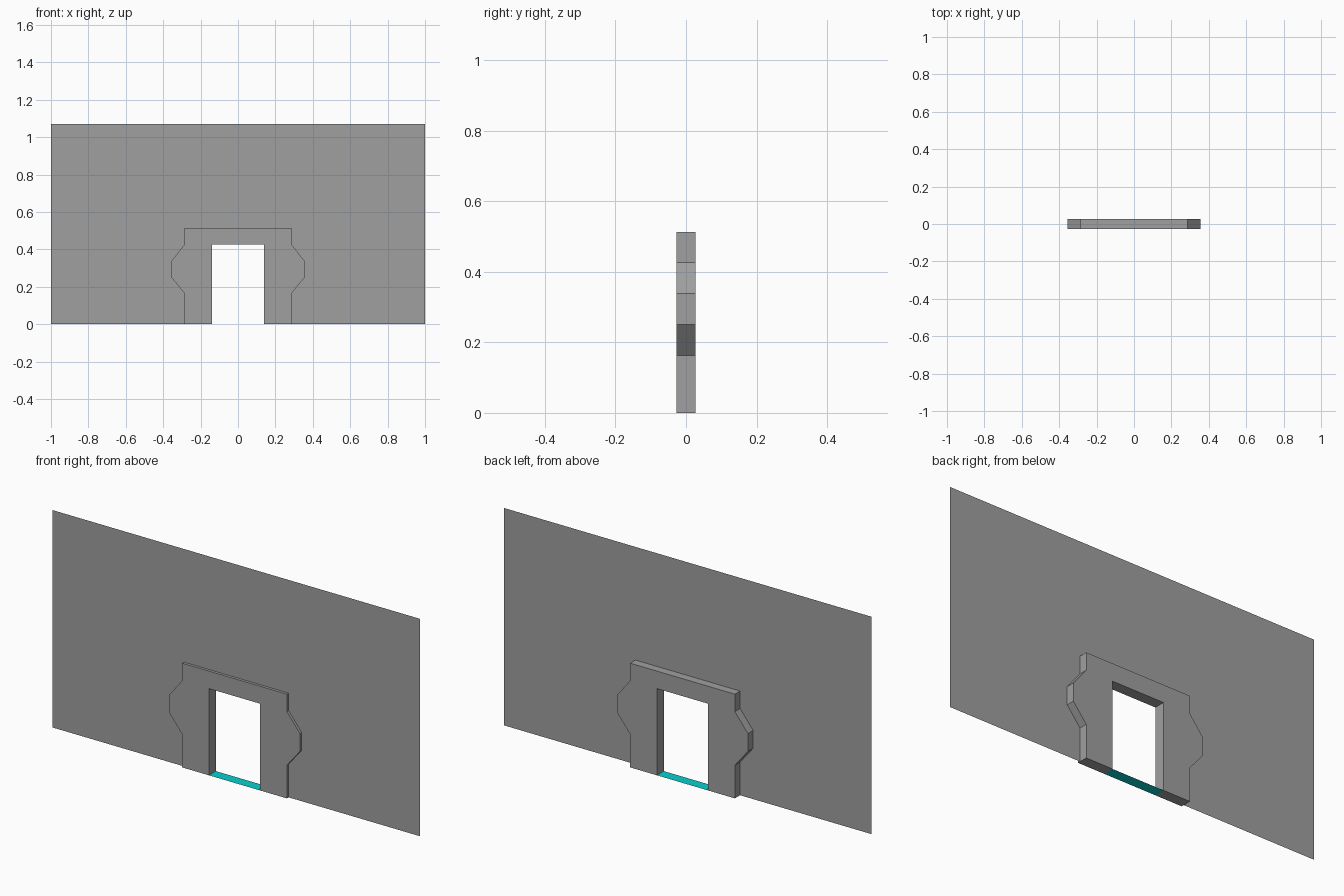
import bpy
import bmesh

cube = bpy.data.objects.get("Cube")
if cube:
    bpy.data.objects.remove(cube, do_unlink=True)


def make_material(name, colour):
    mat = bpy.data.materials.new(name)
    mat.use_nodes = True
    rgba = (*colour, 1.0)
    mat.diffuse_color = rgba
    mat.node_tree.nodes["Principled BSDF"].inputs["Base Color"].default_value = rgba
    return mat


def make_panel(name, outline, y, mat, depth=0.0):
    """Flat panel in the xz plane, optionally extruded towards +y."""
    bm = bmesh.new()
    face = bm.faces.new([bm.verts.new((x, y, z)) for x, z in outline])
    if depth:
        result = bmesh.ops.extrude_face_region(bm, geom=[face], use_keep_orig=True)
        moved = [v for v in result["geom"] if isinstance(v, bmesh.types.BMVert)]
        bmesh.ops.translate(bm, vec=(0, depth, 0), verts=moved)
        bmesh.ops.recalc_face_normals(bm, faces=bm.faces)
    return finish(name, bm, mat)


def finish(name, bm, mat):
    mesh = bpy.data.meshes.new(name)
    bm.to_mesh(mesh)
    bm.free()
    mesh.materials.append(mat)
    obj = bpy.data.objects.new(name, mesh)
    bpy.context.collection.objects.link(obj)
    return obj


def mirrored(half):
    """Continue a right-hand path with its mirror image on the left."""
    return half + [(-x, z) for x, z in reversed(half)]


grey = make_material("stone grey", (0.35, 0.35, 0.35))
cyan = make_material("sill cyan", (0.003, 0.61, 0.61))

HALF_DEPTH = 0.027
WALL_Y = -0.0135
DOOR_X, DOOR_Z = 0.14, 0.427

# Stepped outer edge of the door surround, and the doorway inside it
outer = mirrored([(0.285, 0), (0.285, 0.163), (0.356, 0.25), (0.356, 0.338),
                  (0.285, DOOR_Z), (0.285, 0.513)])
doorway = mirrored([(DOOR_X, 0), (DOOR_X, DOOR_Z)])

# Door surround, a solid arch standing proud on both sides of the wall
make_panel("door_surround", outer + doorway[::-1], -HALF_DEPTH, grey, 2 * HALF_DEPTH)

# Thin wall sheet fitted around the surround
wall_edge = mirrored([(1.0, 0), (1.0, 1.07)])
make_panel("wall", wall_edge + outer[::-1], WALL_Y, grey)

# Coloured sill on the floor of the doorway
bm = bmesh.new()
bm.faces.new([bm.verts.new((sx * DOOR_X, sy * HALF_DEPTH, 0))
              for sx, sy in ((-1, -1), (1, -1), (1, 1), (-1, 1))])
finish("door_sill", bm, cyan)
